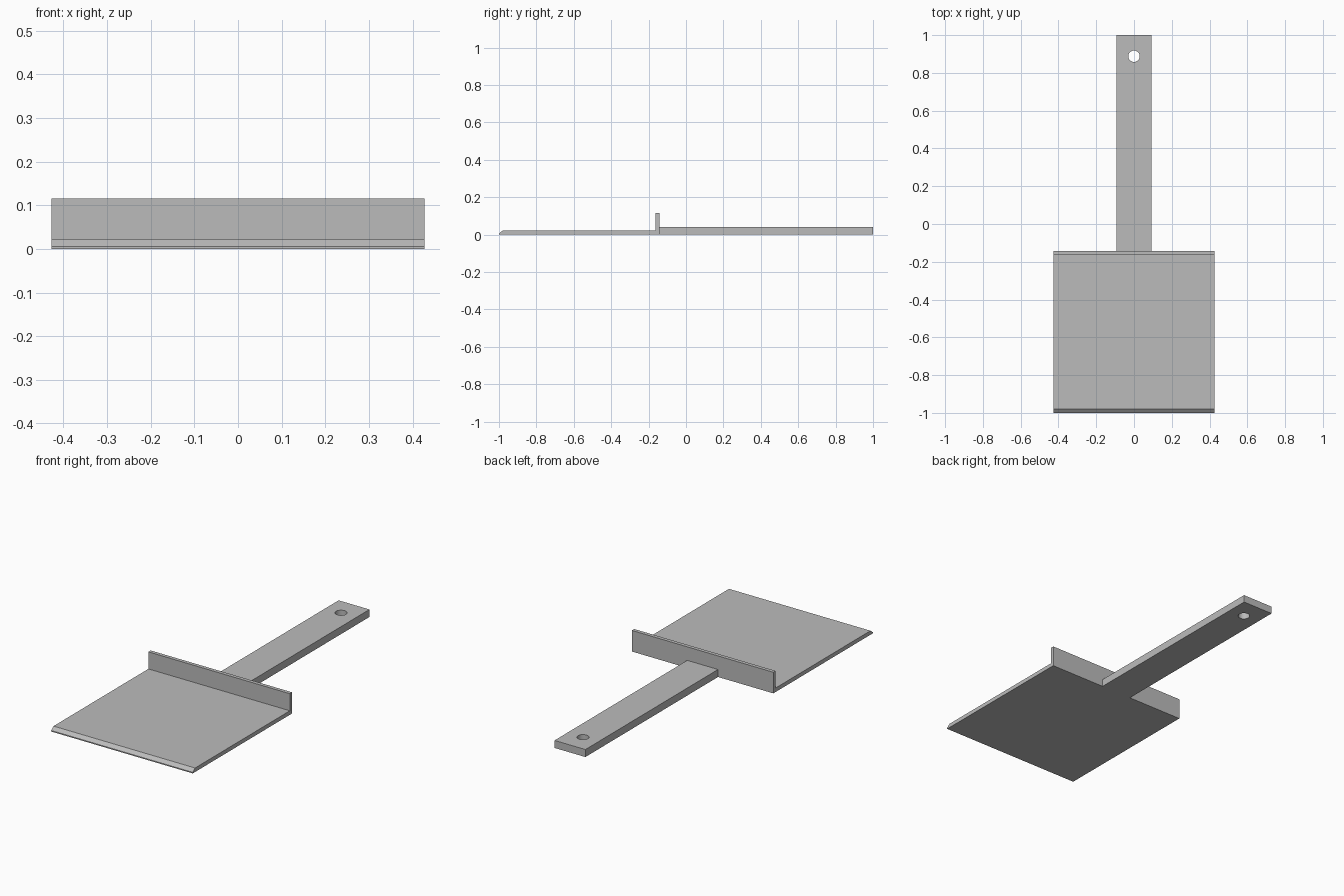
import bpy
import bmesh
from mathutils import Vector

cube = bpy.data.objects.get("Cube")
if cube:
    bpy.data.objects.remove(cube, do_unlink=True)

# Single plain metal colour
metal = bpy.data.materials.new("grey_metal")
metal.use_nodes = True
GREY = (0.5, 0.5, 0.5, 1)
metal.diffuse_color = GREY
metal.node_tree.nodes["Principled BSDF"].inputs["Base Color"].default_value = GREY


def extrude_profile(name, points, half_width):
    """Sweep a closed (y, z) side profile across the width along x."""
    bm = bmesh.new()
    face = bm.faces.new([bm.verts.new((-half_width, y, z)) for y, z in points])
    swept = bmesh.ops.extrude_face_region(bm, geom=[face])["geom"]
    verts = [v for v in swept if isinstance(v, bmesh.types.BMVert)]
    bmesh.ops.translate(bm, verts=verts, vec=Vector((2 * half_width, 0, 0)))
    bmesh.ops.recalc_face_normals(bm, faces=bm.faces)
    mesh = bpy.data.meshes.new(name)
    bm.to_mesh(mesh)
    bm.free()
    mesh.materials.append(metal)
    obj = bpy.data.objects.new(name, mesh)
    bpy.context.collection.objects.link(obj)
    return obj


# Flat blade with bevelled front lip, bent up into the rear guard
extrude_profile("blade_and_guard", [
    (-1, 0), (-0.143, 0), (-0.143, 0.115), (-0.163, 0.115),
    (-0.163, 0.022), (-0.98, 0.022), (-1, 0.006)], 0.427)

# Straight handle bar
handle = extrude_profile("handle", [
    (-0.143, 0), (1, 0), (1, 0.041), (-0.143, 0.041)], 0.093)

# Round hanging hole near the handle end
bpy.ops.mesh.primitive_cylinder_add(vertices=48, radius=0.03, depth=0.2,
                                    location=(0, 0.888, 0))
cutter = bpy.context.object
cutter.name = "hole_cutter"
cutter.data.materials.append(metal)
cutter.hide_render = True
cutter.hide_viewport = False
cutter.display_type = 'WIRE'

hole = handle.modifiers.new("hanging_hole", 'BOOLEAN')
hole.operation = 'DIFFERENCE'
hole.solver = 'EXACT'
hole.object = cutter

# Bake the hole, remove the cutter and smooth only the hole wall
bpy.ops.object.select_all(action='DESELECT')
handle.select_set(True)
bpy.context.view_layer.objects.active = handle
bpy.ops.object.modifier_apply(modifier=hole.name)
bpy.data.objects.remove(cutter, do_unlink=True)
bpy.ops.object.shade_smooth_by_angle()
